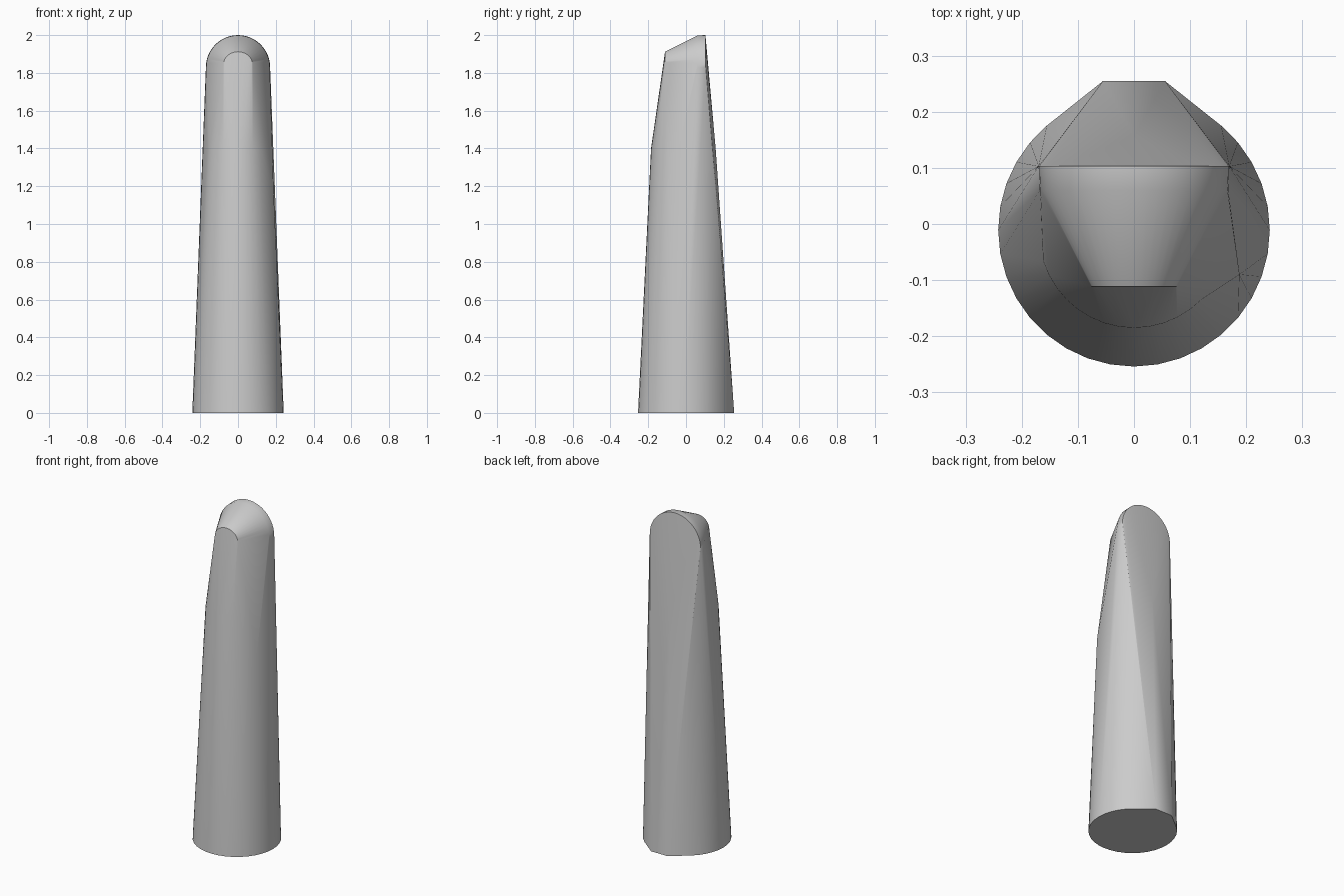
import bpy, bmesh
from math import sin, cos, pi, radians

# Remove the default object
cube = bpy.data.objects.get("Cube")
if cube:
    bpy.data.objects.remove(cube)

grey = bpy.data.materials.new("light grey")
grey.use_nodes = True
colour = (0.6, 0.6, 0.6, 1)
grey.diffuse_color = colour
grey.node_tree.nodes["Principled BSDF"].inputs["Base Color"].default_value = colour


def arc(start, end, steps):
    """Angles from start to end in degrees."""
    return [radians(start + (end - start) * i / steps) for i in range(steps + 1)]


def arch(y, foot_z, half_width, height, steps):
    """Upright arch facing the front."""
    return [(half_width * cos(a), y, foot_z + height * sin(a)) for a in arc(0, 180, steps)]


points = []

# Round foot with a flat keel at the back
points += [(0.242 * cos(a), -0.011 + 0.243 * sin(a), 0) for a in arc(-230, 50, 28)]
points += [(-0.055, 0.255, 0), (0.055, 0.255, 0)]

# Shoulder where the front starts leaning back, with a ridge behind
points += [(0.17 * cos(a), -0.013 + 0.172 * sin(a), 1.4) for a in arc(-180, 0, 20)]
points += [(0.188, -0.09, 1.18), (0, 0.157, 1.4)]

# Rounded crown: upright back arch, slightly inset arch, small front arch
points += arch(0.103, 1.83, 0.17, 0.17, 24)
points += arch(0.06, 1.83, 0.168, 0.168, 24)
points += arch(-0.111, 1.845, 0.077, 0.067, 24)

# Skin the sections with a convex shell
bm = bmesh.new()
for p in points:
    bm.verts.new(p)
result = bmesh.ops.convex_hull(bm, input=bm.verts)
loose = [g for g in result["geom_interior"] + result["geom_unused"]
         if isinstance(g, bmesh.types.BMVert)]
bmesh.ops.delete(bm, geom=list(set(loose)), context='VERTS')
bmesh.ops.dissolve_limit(bm, angle_limit=radians(0.2), verts=bm.verts, edges=bm.edges)
bmesh.ops.recalc_face_normals(bm, faces=bm.faces)

mesh = bpy.data.meshes.new("tapered_post")
bm.to_mesh(mesh)
bm.free()
mesh.materials.append(grey)
post = bpy.data.objects.new("tapered_post", mesh)
bpy.context.collection.objects.link(post)

# Smooth the curved sides, keep the rims sharp
bpy.context.view_layer.objects.active = post
post.select_set(True)
bpy.ops.object.shade_smooth_by_angle(angle=radians(30))
